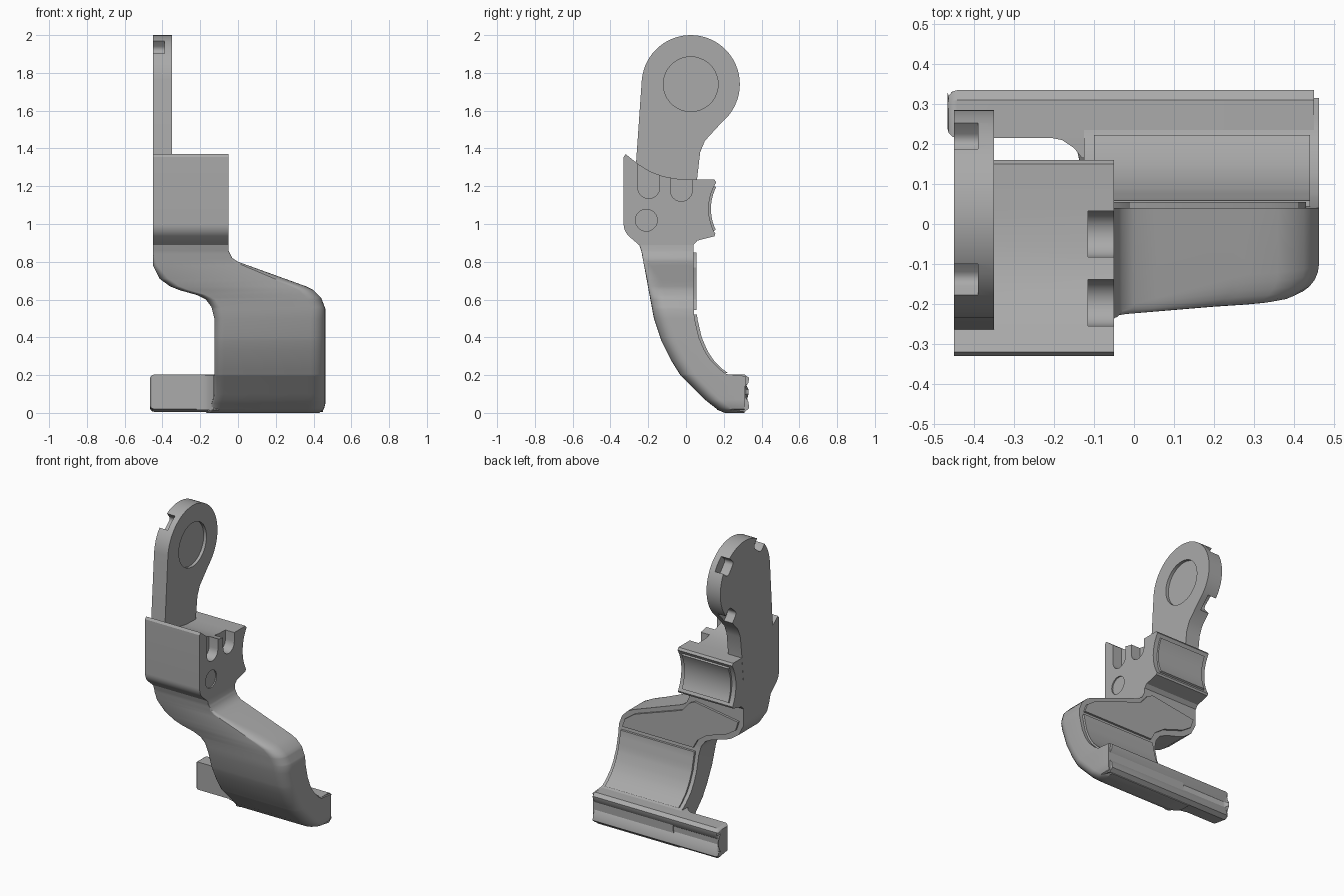
import bpy, bmesh, math

if "Cube" in bpy.data.objects:
    bpy.data.objects.remove(bpy.data.objects["Cube"], do_unlink=True)

GREY = (0.4, 0.4, 0.4, 1.0)
grey = bpy.data.materials.new("plain grey")
grey.use_nodes = True
grey.diffuse_color = GREY
grey.node_tree.nodes["Principled BSDF"].inputs["Base Color"].default_value = GREY


def finish(name, bm):
    bmesh.ops.recalc_face_normals(bm, faces=bm.faces)
    mesh = bpy.data.meshes.new(name)
    bm.to_mesh(mesh)
    bm.free()
    mesh.materials.append(grey)
    obj = bpy.data.objects.new(name, mesh)
    bpy.context.collection.objects.link(obj)
    return obj


def activate(obj):
    for other in bpy.context.selected_objects:
        other.select_set(False)
    obj.select_set(True)
    bpy.context.view_layer.objects.active = obj


def prism(name, points, axis, low, high, end_bevel=0):
    """Extrude a 2D outline along one axis."""
    place = {"x": lambda a, b, t: (t, a, b),
             "y": lambda a, b, t: (a, t, b),
             "z": lambda a, b, t: (a, b, t)}[axis]
    bm = bmesh.new()
    start = [bm.verts.new(place(a, b, low)) for a, b in points]
    end = [bm.verts.new(place(a, b, high)) for a, b in points]
    cap = bm.faces.new(start)
    bm.faces.new(end)
    for i in range(len(points)):
        j = (i + 1) % len(points)
        bm.faces.new((start[i], start[j], end[j], end[i]))
    if end_bevel:
        bmesh.ops.bevel(bm, geom=list(cap.edges), offset=end_bevel, segments=3,
                        profile=0.5, affect='EDGES', clamp_overlap=True)
    return finish(name, bm)


def arc(cx, cy, r, a0, a1, n):
    angles = [math.radians(a0 + (a1 - a0) * i / n) for i in range(n + 1)]
    return [(cx + r * math.cos(a), cy + r * math.sin(a)) for a in angles]


def cut(obj, cutters):
    for cutter in cutters:
        cutter.hide_render = True
        mod = obj.modifiers.new("cut", 'BOOLEAN')
        mod.operation = 'DIFFERENCE'
        mod.solver = 'EXACT'
        mod.object = cutter
        activate(obj)
        bpy.ops.object.modifier_apply(modifier=mod.name)
        bpy.data.objects.remove(cutter, do_unlink=True)


def value(keys, z):
    """Linear interpolation through (height, value) keys."""
    for (z0, v0), (z1, v1) in zip(keys, keys[1:]):
        if z <= z1:
            return v0 + (v1 - v0) * (z - z0) / (z1 - z0)
    return keys[-1][1]


# Upper arm with a round head
HY, HZ, HR = 0.025, 1.74, 0.26
outline = [(-0.28, 1.1), (-0.1, 1.0), (0.04, 1.05), (0.06, 1.25),
           (0.075, 1.38), (0.1, 1.44), (0.15, 1.495)]
outline += arc(HY, HZ, HR, -50, 175, 40)
arm = prism("upper_arm", outline, "x", -0.451, -0.35)


def notch(angle):
    shape = [(0.4, -0.05)] + arc(0.22, -0.025, 0.025, 270, 180, 4)
    shape += arc(0.22, 0.025, 0.025, 180, 90, 4) + [(0.4, 0.05)]
    c, s = math.cos(math.radians(angle)), math.sin(math.radians(angle))
    points = [(HY + u * c - v * s, HZ + u * s + v * c) for u, v in shape]
    return prism("notch_cutter", points, "x", -0.5, -0.39)


# Head recess and three rim notches
recess = prism("recess_cutter", arc(HY, HZ, 0.145, 0, 350, 35), "x", -0.37, -0.3)
cut(arm, [recess] + [notch(a) for a in (130, 40, -50)])

# Middle block with curved top and hollow back
outline = [(-0.33, 1.355), (-0.32, 1.37), (-0.25, 1.315), (-0.19, 1.278),
           (-0.12, 1.252), (-0.04, 1.238), (0.04, 1.235), (0.15, 1.235)]
outline += arc(0.385, 1.08, 0.265, 148, 210, 14)
outline += [(0.15, 0.935), (0.06, 0.912), (0.04, 0.89), (-0.25, 0.89)]
outline += arc(-0.24, 1.0, 0.09, 225, 180, 6)
block = prism("middle_block", outline, "x", -0.45, -0.05)


def slot(y, bottom):
    points = [(y + 0.058, 1.5), (y - 0.058, 1.5)]
    points += arc(y, bottom + 0.058, 0.058, 180, 360, 12)
    return prism("slot_cutter", points, "x", -0.115, 0)


dimple = prism("dimple_cutter", arc(-0.21, 1.02, 0.058, 0, 345, 23), "x", -0.058, 0)
cut(block, [slot(-0.197, 1.135), slot(-0.025, 1.12), dimple])

# Raised pad in the hollow back of the block
outline = arc(0.385, 1.08, 0.253, 153, 206, 12) + arc(0.385, 1.08, 0.275, 206, 153, 12)
prism("block_pad", outline, "x", -0.42, -0.08)

# Lower limb, lofted from heights with rounded front corners
left = [(0, -0.17), (0.03, -0.145), (0.1, -0.125), (0.5, -0.125), (0.56, -0.14),
        (0.6, -0.17), (0.625, -0.22), (0.65, -0.31), (0.67, -0.36),
        (0.71, -0.415), (0.78, -0.45), (0.93, -0.45)]
right = [(0, 0.43), (0.02, 0.455), (0.05, 0.463), (0.55, 0.463), (0.61, 0.44),
         (0.65, 0.4), (0.67, 0.36), (0.8, 0), (0.82, -0.03), (0.86, -0.05), (0.93, -0.05)]
front = [(0, 0.205), (0.015, 0.17), (0.07, 0.1), (0.2, -0.03), (0.28, -0.08),
         (0.38, -0.13), (0.5, -0.17), (0.85, -0.235), (0.93, -0.26)]
back = [(0, 0.31), (0.195, 0.315), (0.205, 0.215), (0.23, 0.18), (0.28, 0.13),
        (0.33, 0.098), (0.4, 0.068), (0.5, 0.045), (0.56, 0.04), (0.93, 0.04)]
radius = [(0, 1), (0.7, 1), (0.84, 0.05), (0.93, 0.05)]

bm = bmesh.new()
rings = []
for z in sorted({k[0] for keys in (left, right, front, back, radius) for k in keys}):
    x0, x1, y0, y1 = (value(k, z) for k in (left, right, front, back))
    r0, r1 = 0.05 * value(radius, z), 0.08 * value(radius, z)
    ring = [(x1, y1), (x0, y1)]
    ring += arc(x0 + r0, y0 + r0, r0, 180, 270, 6)
    ring += arc(x1 - r1, y0 + r1, r1, 270, 360, 6)
    rings.append([bm.verts.new((x, y, z)) for x, y in ring])
bm.faces.new(rings[0])
bm.faces.new(rings[-1])
for low, high in zip(rings, rings[1:]):
    for i in range(len(low)):
        j = (i + 1) % len(low)
        bm.faces.new((low[i], low[j], high[j], high[i]))
finish("lower_limb", bm)

# Raised pads on the back of the limb
heights = [0.21 + 0.31 * i / 14 for i in range(15)]
outline = [(value(back, z) + 0.015, z) for z in heights]
outline += [(value(back, z) - 0.02, z) for z in reversed(heights)]
prism("lower_pad", outline, "x", -0.1, 0.44)
outline = [(-0.42, 0.8), (-0.1, 0.85), (-0.06, 0.83), (-0.01, 0.77), (0.34, 0.65),
           (0.41, 0.6), (0.43, 0.545), (-0.09, 0.545), (-0.12, 0.6), (-0.19, 0.65),
           (-0.34, 0.7), (-0.4, 0.74)]
prism("upper_pad", outline, "y", 0.02, 0.055)

# Bottom bar with a grooved back, and the web joining it to the limb
outline = [(0.215, 0.02), (0.31, 0.005), (0.335, 0.025), (0.33, 0.06), (0.307, 0.095),
           (0.307, 0.13), (0.33, 0.16), (0.335, 0.185), (0.31, 0.203), (0.215, 0.203)]
prism("bottom_bar", outline, "x", -0.467, 0.45, end_bevel=0.025)
outline = [(-0.22, 0.218), (-0.18, 0.21), (-0.15, 0.19), (-0.13, 0.165),
           (-0.1, 0.165), (-0.1, 0.26), (-0.22, 0.26)]
prism("bar_web", outline, "z", 0.015, 0.2)

# Smooth curved surfaces while keeping hard edges
for obj in list(bpy.context.collection.objects):
    if obj.type == 'MESH' and obj.data.materials and obj.data.materials[0] == grey:
        activate(obj)
        bpy.ops.object.shade_smooth_by_angle(angle=math.radians(30))
